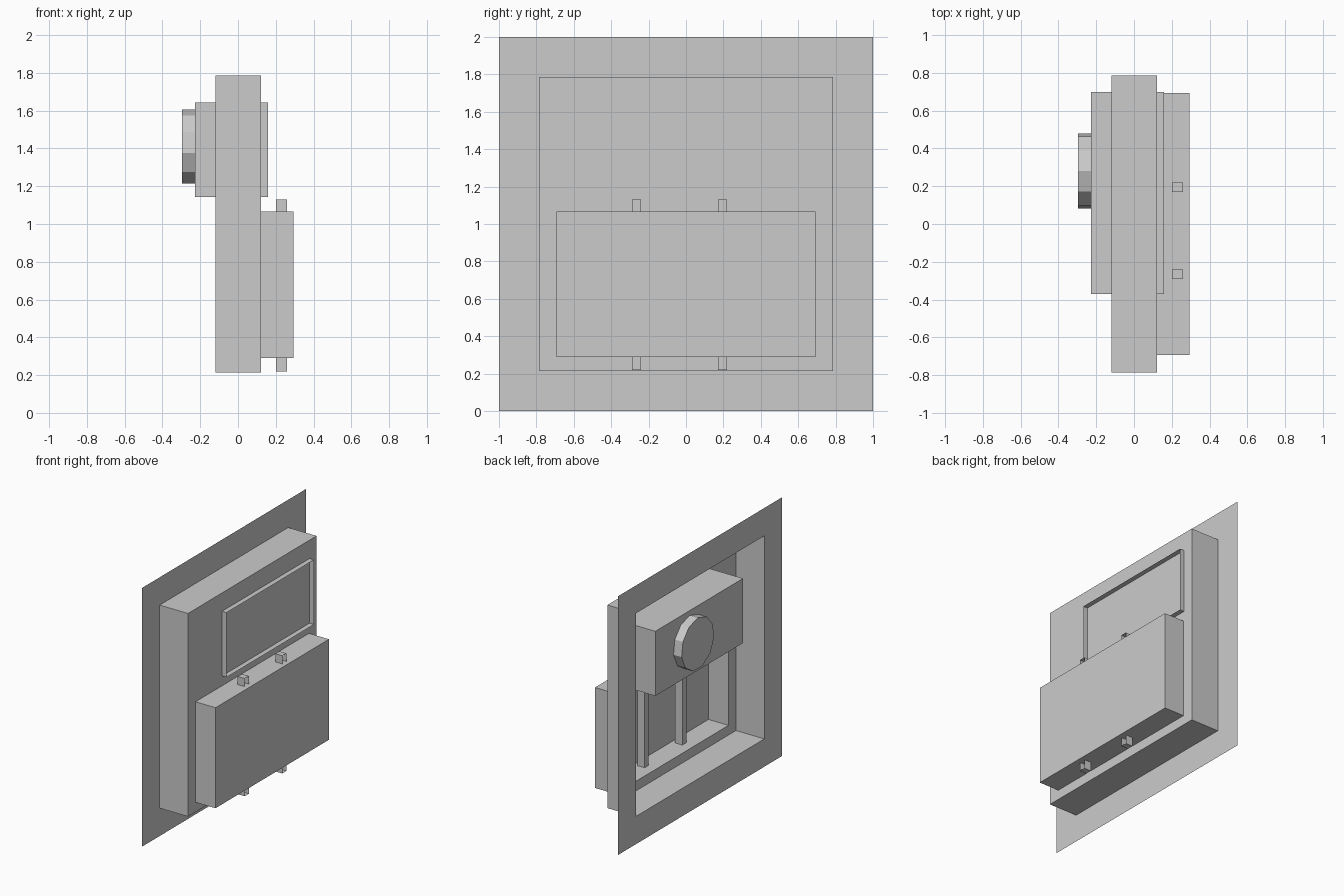
import bpy, bmesh
from math import sin, cos, pi

if "Cube" in bpy.data.objects:
    bpy.data.objects.remove(bpy.data.objects["Cube"])


def rect(x, y0, y1, z0, z1):
    return [(x, y0, z0), (x, y1, z0), (x, y1, z1), (x, y0, z1)]


def ngon(x, y, z, r, n):
    # first corner points straight up, anticlockwise seen from +x
    return [(x, y - r * sin(2 * pi * i / n), z + r * cos(2 * pi * i / n)) for i in range(n)]


def shell(name, loops, cap_back=False, cap_front=False):
    """Join successive outlines along +x into an open sheet shell."""
    bm = bmesh.new()
    rings = [[bm.verts.new(p) for p in loop] for loop in loops]
    for a, b in zip(rings, rings[1:]):
        n = len(a)
        for i in range(n):
            j = (i + 1) % n
            bm.faces.new((a[i], a[j], b[j], b[i]))
    if cap_back:
        bm.faces.new(rings[0][::-1])
    if cap_front:
        bm.faces.new(rings[-1])
    mesh = bpy.data.meshes.new(name)
    bm.to_mesh(mesh)
    bm.free()
    obj = bpy.data.objects.new(name, mesh)
    bpy.context.collection.objects.link(obj)
    return obj


# thin wall panel with a square opening
opening = (-0.785, 0.785, 0.215, 1.785)
shell("wall_panel", [rect(-0.12, -1, 1, 0, 2), rect(-0.12, *opening)])

# hollow housing, open at the back, its front pierced by the lower box
lower = (-0.693, 0.693, 0.29, 1.067)
shell("housing", [rect(-0.12, *opening), rect(0.122, *opening), rect(0.122, *lower)])

# lower box, open towards the housing
shell("lower_box", [rect(0.122, *lower), rect(0.293, *lower)], cap_front=True)

# upper box through the housing, open at the front so it leaves a thin rim
upper = (-0.37, 0.70, 1.143, 1.643)
shell("upper_box", [rect(-0.228, *upper), rect(0.16, *upper)], cap_back=True)

# eleven-sided knob on the back of the upper box
shell("knob", [ngon(x, 0.28, 1.405, 0.2, 11) for x in (-0.297, -0.228)], cap_back=True)

# two upright channels running through the lower box
for side, y in (("left", -0.29), ("right", 0.17)):
    bar = (y, y + 0.05, 0.22, 1.13)
    shell(side + "_channel", [rect(0.20, *bar), rect(0.26, *bar)], cap_back=True)
